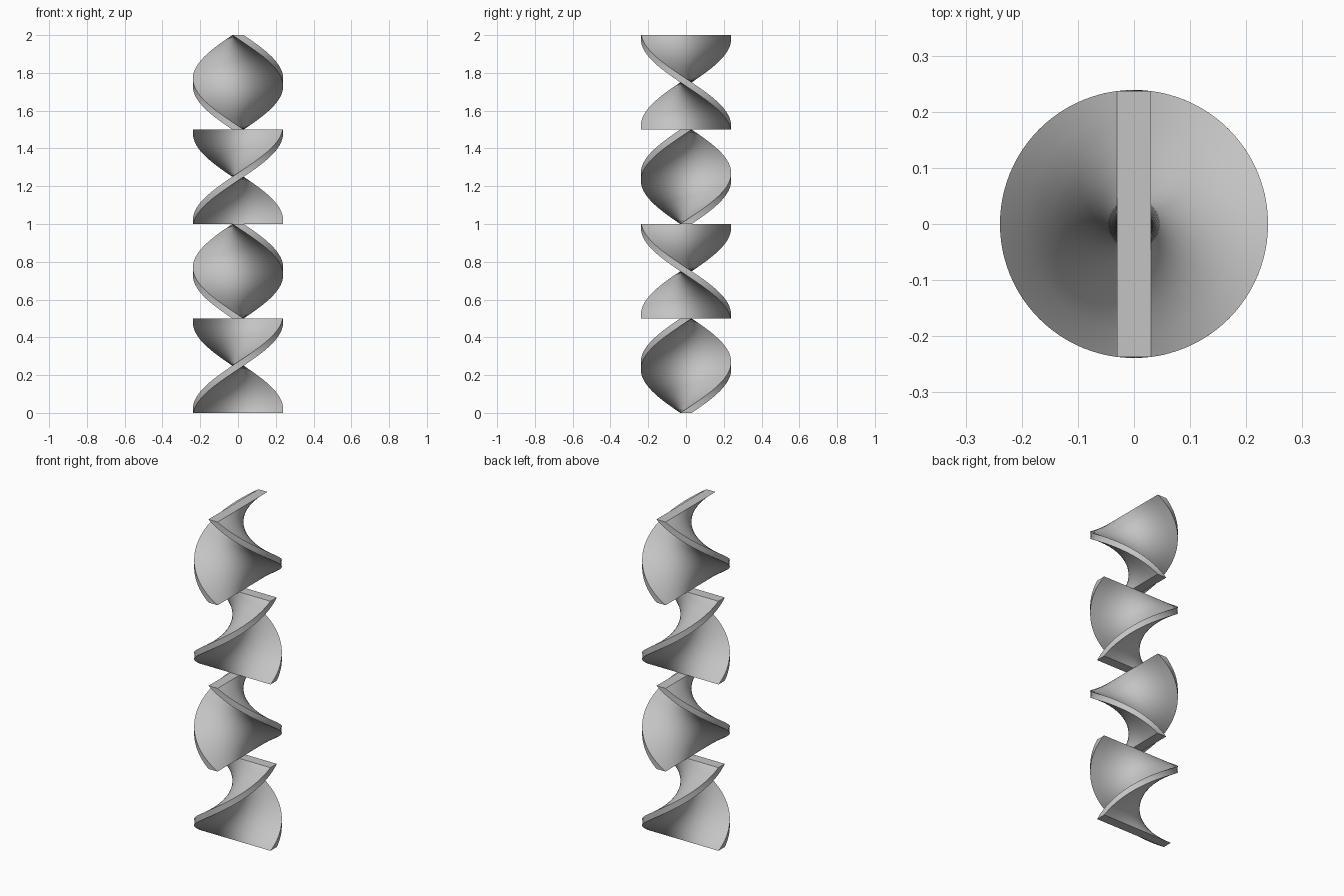
import bpy
import bmesh
import math
from mathutils import Matrix, Vector

LENGTH, THICKNESS, HEIGHT = 0.474, 0.06, 0.5
ELEMENTS = 4

if "Cube" in bpy.data.objects:
    bpy.data.objects.remove(bpy.data.objects["Cube"], do_unlink=True)

grey = bpy.data.materials.new("light_grey")
grey.use_nodes = True
colour = (0.55, 0.55, 0.55, 1)
grey.diffuse_color = colour
grey.node_tree.nodes["Principled BSDF"].inputs["Base Color"].default_value = colour


def slice_along(bm, axis, size, count):
    """Cut evenly spaced edge loops across one axis."""
    normal = Vector((0, 0, 0))
    normal[axis] = 1
    for i in range(1, count):
        bmesh.ops.bisect_plane(bm, geom=bm.verts[:] + bm.edges[:] + bm.faces[:],
                               plane_co=normal * size * (i / count - 0.5),
                               plane_no=normal)


def twisted_blade(name, base, start, turn):
    """A flat bar turned evenly about its upright axis."""
    bm = bmesh.new()
    bmesh.ops.create_cube(bm, size=1, matrix=Matrix.Diagonal((LENGTH, THICKNESS, HEIGHT, 1)))
    slice_along(bm, 2, HEIGHT, 48)
    slice_along(bm, 0, LENGTH, 10)
    for v in bm.verts:
        v.co.z += HEIGHT / 2
        v.co = Matrix.Rotation(start + turn * v.co.z / HEIGHT, 3, "Z") @ v.co
    mesh = bpy.data.meshes.new(name)
    bm.to_mesh(mesh)
    bm.free()
    mesh.materials.append(grey)
    blade = bpy.data.objects.new(name, mesh)
    blade.location.z = base
    bpy.context.collection.objects.link(blade)
    bpy.ops.object.select_all(action="DESELECT")
    blade.select_set(True)
    bpy.context.view_layer.objects.active = blade
    bpy.ops.object.shade_smooth_by_angle(angle=math.radians(20))


# Stacked blades, each a quarter turn from the last and twisted the other way
for n in range(ELEMENTS):
    odd = n % 2
    twisted_blade(f"mixer_blade_{n + 1}", n * HEIGHT, odd * math.pi / 2,
                  -math.pi if odd else math.pi)
